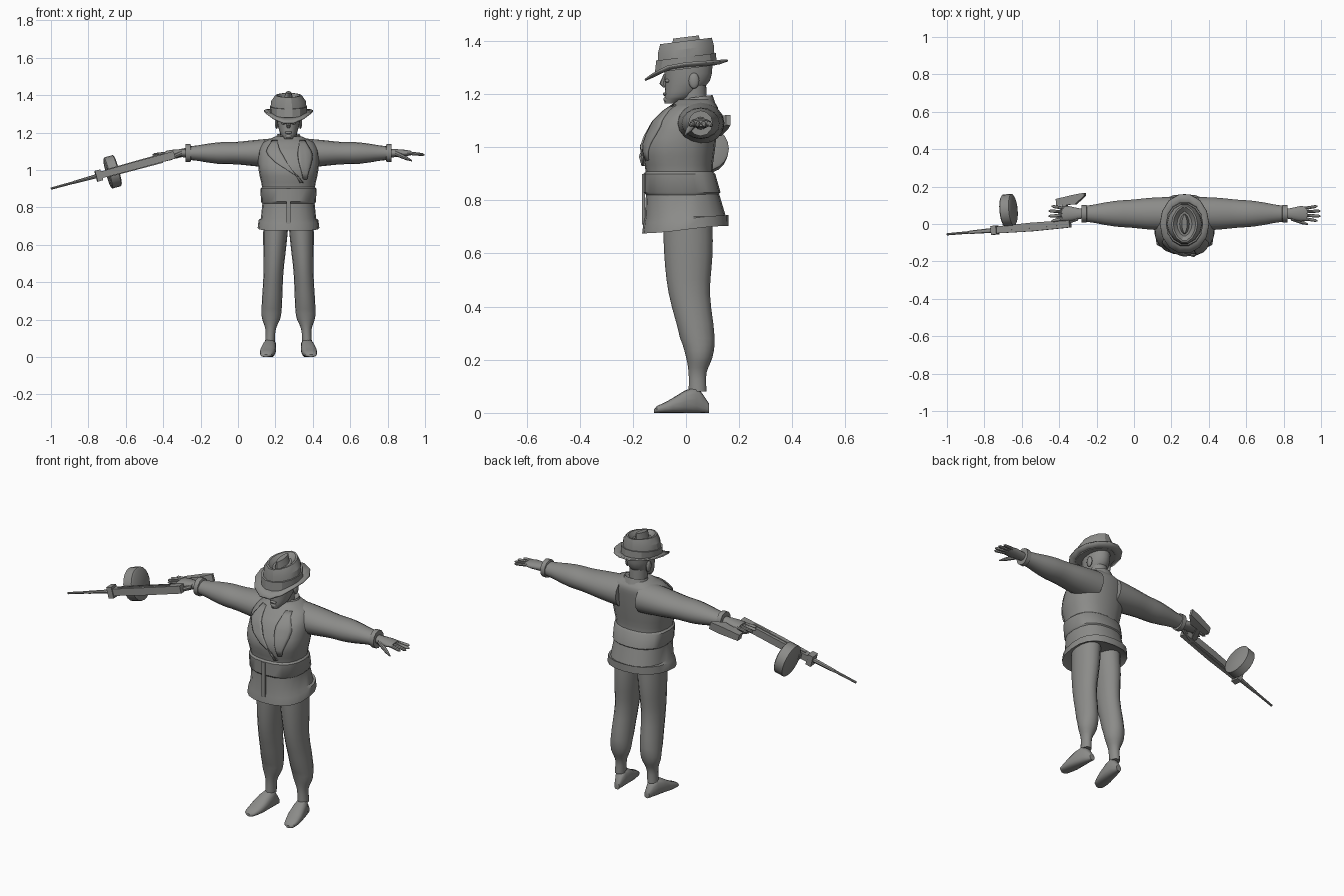
import bpy, bmesh, math
from mathutils import Vector
from mathutils.bvhtree import BVHTree

cube = bpy.data.objects.get("Cube")
if cube:
    bpy.data.objects.remove(cube, do_unlink=True)

grey = bpy.data.materials.new("warm grey")
grey.use_nodes = True
tone = (.26, .26, .25, 1)
grey.diffuse_color = tone
grey.node_tree.nodes["Principled BSDF"].inputs["Base Color"].default_value = tone

X, Y, Z = Vector((1, 0, 0)), Vector((0, 1, 0)), Vector((0, 0, 1))
MIDDLE = .27  # the figure stands to one side of the gun
SIDES = {"right": -1, "left": 1}


def finish(name, bm, angle=40):
    bmesh.ops.recalc_face_normals(bm, faces=bm.faces)
    mesh = bpy.data.meshes.new(name)
    bm.to_mesh(mesh)
    bm.free()
    part = bpy.data.objects.new(name, mesh)
    bpy.context.collection.objects.link(part)
    mesh.materials.append(grey)
    bpy.ops.object.select_all(action="DESELECT")
    part.select_set(True)
    bpy.context.view_layer.objects.active = part
    bpy.ops.object.shade_smooth_by_angle(angle=math.radians(angle))
    return part


def thicken(part, thickness):
    modifier = part.modifiers.new("thickness", "SOLIDIFY")
    modifier.thickness = thickness


def flowing(rows, steps):
    """Pass a smooth curve through a few key rows of numbers."""
    result = []
    last = len(rows) - 1
    for index in range(last):
        before, start = rows[max(index - 1, 0)], rows[index]
        end, after = rows[index + 1], rows[min(index + 2, last)]
        for step in range(steps):
            t = step / steps
            result.append([
                b + t * (c - a + t * (2 * a - 5 * b + 4 * c - d + t * (3 * (b - c) + d - a))) / 2
                for a, b, c, d in zip(before, start, end, after)
            ])
            if step == 0:
                result[-1] = list(start)
            else:
                half = (t * (end[0] - start[0]))
                result[-1][0] = start[0] + half
    return result + [list(rows[last])]


def bridge(bm, rings, closed):
    for ring, following in zip(rings, rings[1:]):
        count = len(ring)
        for i in range(count if closed else count - 1):
            j = (i + 1) % count
            bm.faces.new((ring[i], ring[j], following[j], following[i]))


def loft(name, sections, u=X, v=Y, sides=16, power=2, angle=40, lift=None, caps=True):
    """Skin rings given as centre, half size along u, half size along v."""
    bm = bmesh.new()
    rings = []
    box = sides == 4
    scale = math.sqrt(2) if box else 1
    for centre, half_u, half_v in sections:
        ring = []
        for i in range(sides):
            turn = math.tau * (i + box / 2) / sides
            across, along = [
                math.copysign(abs(value) ** (2 / power), value) * scale
                for value in (math.cos(turn), math.sin(turn))
            ]
            point = Vector(centre) + u * across * half_u + v * along * half_v
            if lift:
                point.z += lift(point)
            ring.append(bm.verts.new(point))
        rings.append(ring)
    bridge(bm, rings, True)
    if caps:
        bm.faces.new(rings[0])
        bm.faces.new(rings[-1])
    return finish(name, bm, angle)


def upright(name, rows, shift=lambda z: 0, steps=1, **options):
    """Rows of height, half width, front and back."""
    sections = [((MIDDLE + shift(z), (front + back) / 2, z), width, (back - front) / 2)
                for z, width, front, back in flowing(rows, steps)]
    return loft(name, sections, **options)


def ball(name, centre, size):
    bm = bmesh.new()
    bmesh.ops.create_uvsphere(bm, u_segments=12, v_segments=8, radius=1)
    bmesh.ops.scale(bm, vec=size, verts=bm.verts)
    bmesh.ops.translate(bm, vec=centre, verts=bm.verts)
    return finish(name, bm)


# Jacket body, belt and flared hem
torso = upright("jacket_body", [
    (.8, .14, -.15, .12), (.9, .14, -.15, .1), (1, .16, -.165, .11),
    (1.1, .16, -.12, .12), (1.15, .135, -.07, .12), (1.18, .07, -.03, .1),
], steps=3, power=2.4, sides=20)
upright("belt", [
    (.82, .14, -.15, .12), (.83, .147, -.16, .13), (.9, .15, -.16, .11), (.91, .14, -.15, .1),
], power=2.4, sides=20)
upright("jacket_skirt", [
    (.71, .13, -.13, .12), (.69, .165, -.165, .16), (.73, .16, -.16, .16),
    (.74, .148, -.155, .15), (.84, .138, -.15, .12),
], power=2.4, sides=20, lift=lambda p: math.sin(9 * p.y) / 70 if p.z < .735 else 0)

# Lapels draped on the chest, and the front overlap
chest = BVHTree.FromPolygons([v.co for v in torso.data.vertices],
                             [p.vertices[:] for p in torso.data.polygons])


def draped(name, rows, columns=6):
    """Rows of height, inner edge and outer edge."""
    bm = bmesh.new()
    grid = []
    for z, inner, outer in flowing(rows, 4):
        line = []
        for i in range(columns + 1):
            x = MIDDLE + inner + (outer - inner) * i / columns
            hit = chest.ray_cast(Vector((x, -1, z)), Y)[0]
            line.append(bm.verts.new((x, (hit.y if hit else 0) - .01, z)))
        grid.append(line)
    bridge(bm, grid, False)
    thicken(finish(name, bm), .01)


draped("right_lapel", [(1.16, -.06, -.09), (1.08, -.03, -.11), (.93, .06, .08)])
draped("left_lapel", [(1.16, .06, .09), (1.08, .05, .13), (.95, .08, .1)])
loft("front_overlap", [((MIDDLE, -.16, z), .01, .006) for z in (.71, .9)], sides=4)

# Collar, neck and head
upright("collar", [
    (1.13, .085, -.045, .12), (1.19, .06, 0, .1), (1.18, .05, 0, .09),
], lift=lambda p: (p.y - .05) / 8)
upright("neck", [(1.12, .045, -.02, .08), (1.26, .045, -.02, .075)])
upright("head", [
    (1.165, .02, -.08, -.03), (1.19, .043, -.08, .03), (1.25, .06, -.08, .09),
    (1.33, .064, -.085, .1),
], steps=3, sides=20)
loft("nose", [((MIDDLE, -.078, 1.275), .007, .006), ((MIDDLE, -.086, 1.24), .012, .014),
              ((MIDDLE, -.08, 1.225), .008, .006)], sides=8)
ball("mouth", (MIDDLE, -.079, 1.2), (.02, .008, .007))
ball("chin", (MIDDLE, -.067, 1.18), (.02, .018, .014))
for side, sign in SIDES.items():
    ball(side + "_ear", (MIDDLE + sign * .063, .03, 1.25), (.01, .02, .03))
    ball(side + "_eye", (MIDDLE + sign * .025, -.07, 1.25), (.013, .01, .007))


# Hat with a dipped brim and a ridge in the dented crown
def hat_part(name, rows, **options):
    """Rows of height, half width and half depth."""
    return loft(name, [((MIDDLE, 0, z), width, depth) for z, width, depth in rows],
                sides=14, angle=25, **options)


def brim_dip(point):
    return -2.6 * point.y ** 2 if point.y < 0 else point.y / 14


def crown_tilt(point):
    return point.y / 8


thicken(hat_part("hat_brim", [(1.31, .08, .1), (1.31, .1, .125), (1.32, .13, .16)],
                 lift=brim_dip, caps=False), .008)
hat_part("hat_band", [(1.295, .1, .12), (1.34, .1, .115), (1.34, .09, .11)], lift=crown_tilt)
hat_part("hat_crown", [
    (1.33, .097, .11), (1.37, .092, .108), (1.4, .07, .1), (1.4, .06, .09),
    (1.38, .04, .065), (1.38, .026, .055), (1.415, .014, .05),
], power=1.8, lift=crown_tilt)


# Arms and hands
def reaching(name, sign, rows, y=.055, z=1.09, fan=0, drop=0, steps=1, **options):
    """Rows of distance from the middle, half depth and half height."""
    start = rows[0][0]
    loft(name, [((MIDDLE + sign * d, y + fan * (d - start), z - drop * (d - start)), depth, height)
                for d, depth, height in flowing(rows, steps)], u=Y, v=Z, **options)


for side, sign in SIDES.items():
    reaching(side + "_sleeve", sign, [
        (.06, .09, .08), (.18, .085, .07), (.28, .075, .06), (.38, .067, .057), (.53, .042, .036),
    ], steps=3)
    reaching(side + "_cuff", sign, [(.52, .035, .035), (.525, .046, .048), (.55, .046, .048),
                                    (.55, .03, .03)], sides=12)
    reaching(side + "_palm", sign, [(.54, .024, .024), (.62, .041, .018), (.655, .038, .012)])
    for finger in range(4):
        offset = finger - 1.5
        reach = .735 - abs(offset) / 60
        reaching(f"{side}_finger_{finger + 1}", sign,
                 [(.64, .009, .01), (reach - .01, .008, .008), (reach, .003, .003)],
                 y=.056 + offset / 55, fan=offset / 9, drop=.1, sides=8)
    reaching(side + "_thumb", sign, [(.57, .012, .015), (.63, .011, .011), (.66, .004, .004)],
             y=.03, fan=-.35, drop=.45, sides=8)

# Legs and bare feet, set wider towards the ground
for side, sign in SIDES.items():
    upright(side + "_leg", [
        (.74, .068, -.085, .1), (.6, .062, -.082, .1), (.45, .053, -.065, .09),
        (.28, .054, -.022, .108), (.21, .05, 0, .1), (.15, .028, .01, .077), (.08, .026, .01, .077),
    ], shift=lambda z: sign * (.103 - z / 20), steps=3)
    loft(side + "_foot", [
        ((MIDDLE + sign * (.104 - y / 7), y, height / 2), width, height / 2)
        for y, width, height in flowing([
            (.087, .015, .035), (.04, .032, .1), (-.05, .041, .056), (-.11, .03, .026),
            (-.12, .012, .014)], 2)
    ], u=X, v=Z, power=2.6)

# Gun lying on its side: t runs to the muzzle, n towards its underside
rear, muzzle = Vector((-.36, 0, 1.075)), Vector((-1, -.055, .9))
barrel_line = (muzzle - rear).normalized()
underside = (Y - barrel_line * Y.dot(barrel_line)).normalized()
sideways = barrel_line.cross(underside)


def gun(name, rows, sides=4):
    """Rows of t, n, half size along n, half size sideways."""
    loft("gun_" + name, [(rear + barrel_line * t + underside * n, depth, width)
                         for t, n, depth, width in rows], u=underside, v=sideways, sides=sides)


gun("receiver", [(-.02, 0, .02, .02), (.2, 0, .023, .02), (.39, 0, .018, .018)])
gun("side_rail", [(.05, 0, .006, .025), (.36, 0, .006, .022)])
gun("front_block", [(.385, 0, .024, .03), (.415, 0, .024, .03)])
gun("handguard", [(.41, 0, .013, .011), (.54, 0, .009, .008)], sides=8)
gun("barrel", [(.4, 0, .008, .008), (.666, 0, .006, .006)], sides=8)
gun("magazine_mount", [(.29, .02, .02, .014), (.35, .02, .02, .014)])
gun("drum", [(.315 + offset, .1, radius, radius) for offset, radius in
             ((-.03, .076), (-.024, .086), (.024, .086), (.03, .076))], sides=20)
gun("grip", [(.05, .01, .03, .016), (-.01, .11, .02, .018)])
gun("stock", [(.045, .12, .018, .018), (-.06, .127, .026, .022), (-.115, .15, .008, .02)])
